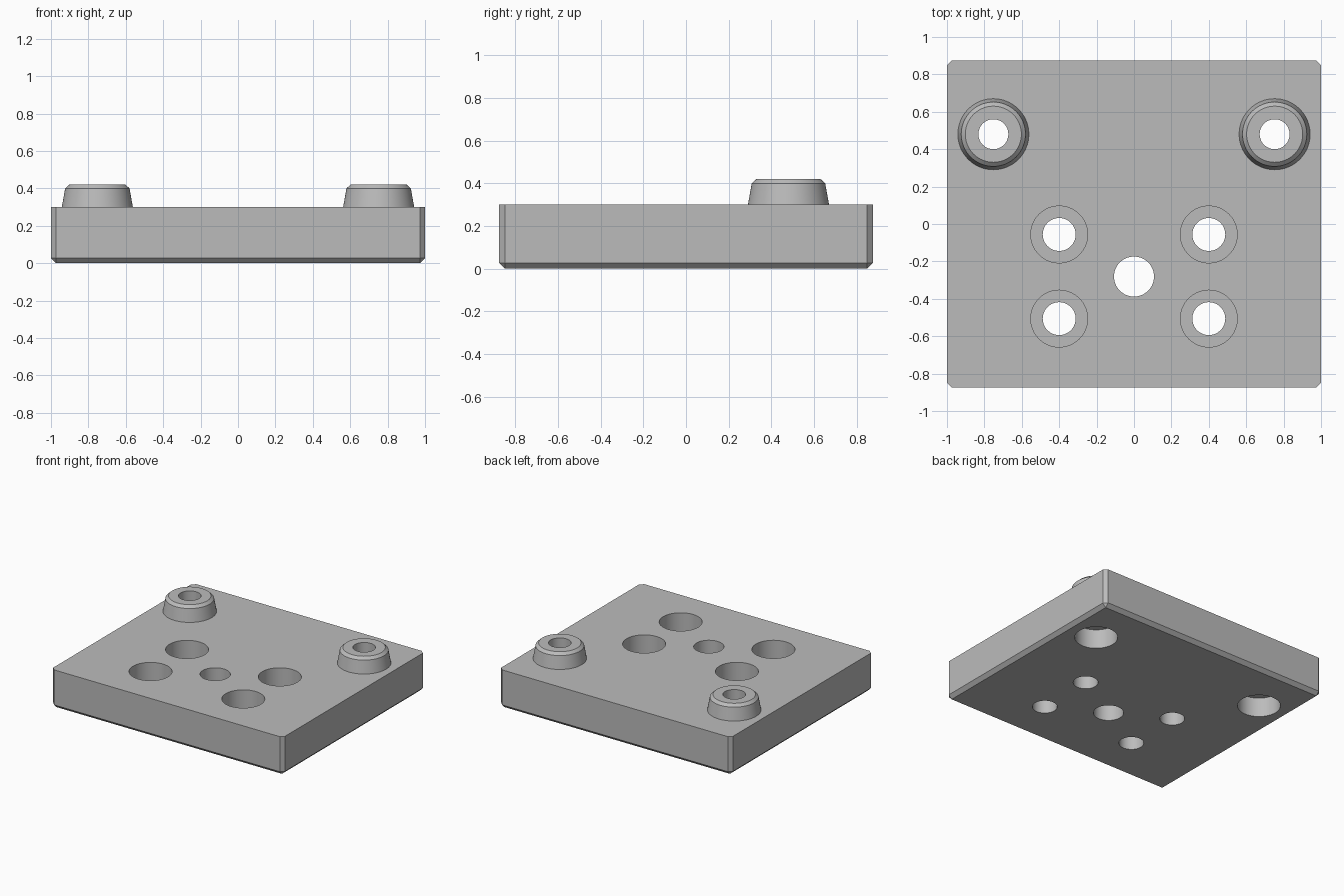
import bpy, bmesh
from math import cos, sin, pi, radians

cube = bpy.data.objects.get("Cube")
if cube:
    bpy.data.objects.remove(cube, do_unlink=True)

grey = bpy.data.materials.new("plain grey")
grey.use_nodes = True
colour = (0.5, 0.5, 0.5, 1)
grey.diffuse_color = colour
grey.node_tree.nodes["Principled BSDF"].inputs["Base Color"].default_value = colour

THICK, HALF_X, HALF_Y, CHAMFER = 0.30, 1.0, 0.875, 0.027
FLOOR = 0.15      # level where the wide and narrow bores meet
SIDES = 64


def add_object(name, bm):
    bmesh.ops.recalc_face_normals(bm, faces=bm.faces)
    mesh = bpy.data.meshes.new(name)
    bm.to_mesh(mesh)
    bm.free()
    mesh.materials.append(grey)
    obj = bpy.data.objects.new(name, mesh)
    bpy.context.collection.objects.link(obj)
    return obj


def turned(name, profile, x, y):
    """Closed solid turned from (radius, height) pairs."""
    bm = bmesh.new()
    rings = [[bm.verts.new((x + r * cos(2 * pi * i / SIDES),
                            y + r * sin(2 * pi * i / SIDES), z))
              for i in range(SIDES)] for r, z in profile]
    for a, b in zip(rings, rings[1:]):
        for i in range(SIDES):
            j = (i + 1) % SIDES
            bm.faces.new((a[i], a[j], b[j], b[i]))
    bm.faces.new(rings[0])
    bm.faces.new(rings[-1])
    return add_object(name, bm)


def combine(target, tool, operation):
    tool.hide_render = True
    mod = target.modifiers.new(tool.name, "BOOLEAN")
    mod.operation, mod.solver, mod.object = operation, "EXACT", tool
    bpy.context.view_layer.objects.active = target
    bpy.ops.object.modifier_apply(modifier=mod.name)
    bpy.data.objects.remove(tool, do_unlink=True)


# Plate, chamfered on its upright corners and lower rim
bm = bmesh.new()
bmesh.ops.create_cube(bm, size=1)
for v in bm.verts:
    v.co = (v.co.x * 2 * HALF_X, v.co.y * 2 * HALF_Y, (v.co.z + 0.5) * THICK)
rim = [e for e in bm.edges if min(v.co.z for v in e.verts) < 0.01]
bmesh.ops.bevel(bm, geom=rim, offset=CHAMFER, segments=1, affect="EDGES")
plate = add_object("mounting_plate", bm)

# Tapered bosses with a chamfered top, hollowed from below
for x in (-0.752, 0.752):
    boss = turned("boss", [(0.19, 0.2), (0.19, THICK), (0.172, 0.4), (0.15, 0.42)], x, 0.48)
    combine(plate, boss, "UNION")
    bore = turned("boss_bore", [(0.152, -0.1), (0.152, FLOOR), (0.08, FLOOR), (0.08, 0.5)], x, 0.48)
    combine(plate, bore, "DIFFERENCE")

# Four counterbored screw holes
for x in (-0.4, 0.4):
    for y in (-0.056, -0.506):
        hole = turned("screw_hole", [(0.088, -0.1), (0.088, FLOOR), (0.152, FLOOR), (0.152, 0.5)], x, y)
        combine(plate, hole, "DIFFERENCE")

# Straight hole in the middle of the screw pattern
combine(plate, turned("centre_hole", [(0.107, -0.1), (0.107, 0.5)], 0, -0.281), "DIFFERENCE")

bpy.ops.object.select_all(action="DESELECT")
plate.select_set(True)
bpy.context.view_layer.objects.active = plate
bpy.ops.object.shade_smooth_by_angle(angle=radians(9))
